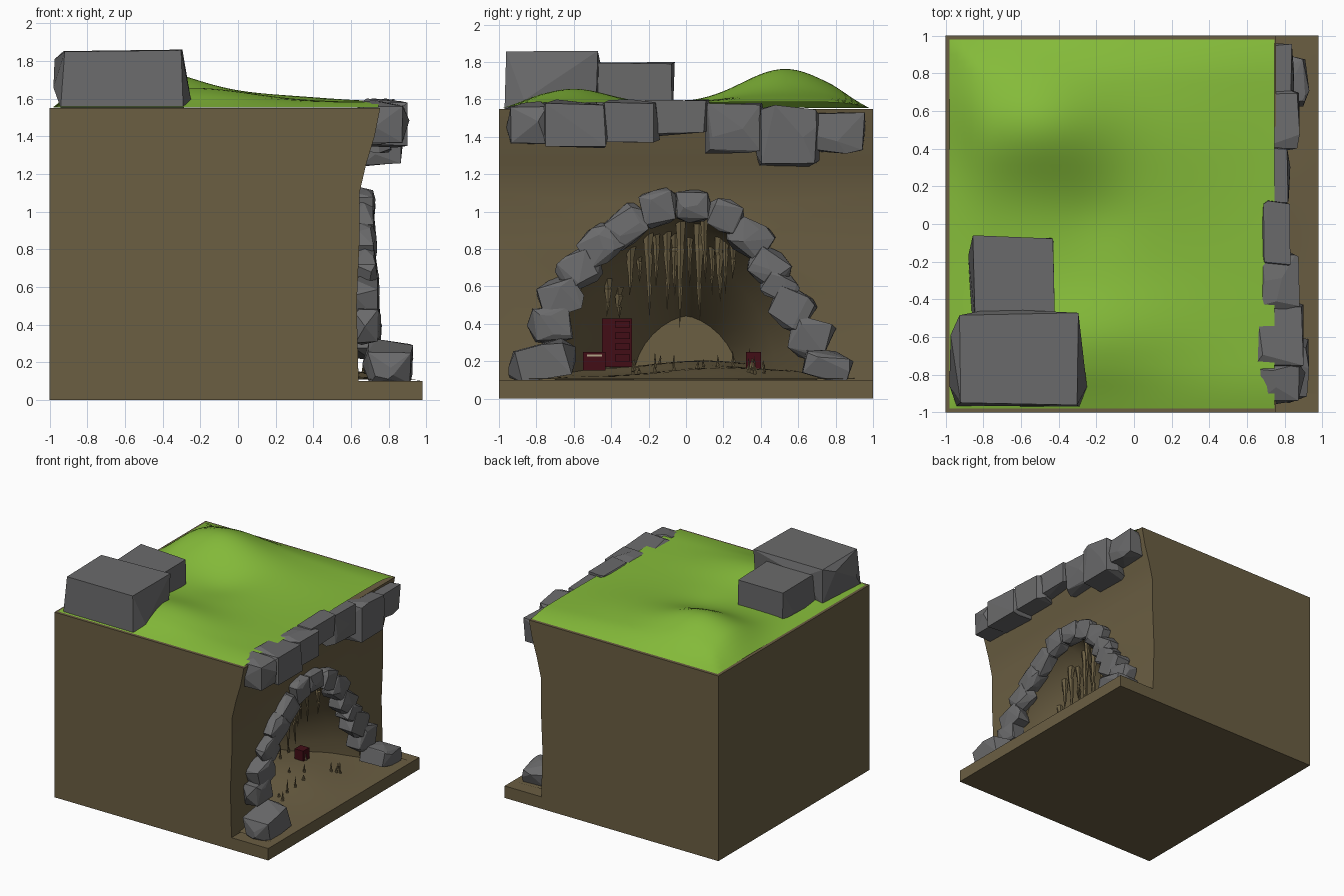
import bpy, bmesh, math, random
from mathutils import Vector, Matrix

if "Cube" in bpy.data.objects:
    bpy.data.objects.remove(bpy.data.objects["Cube"])

random.seed(7)


def material(name, rgb):
    m = bpy.data.materials.new(name)
    m.diffuse_color = (*rgb, 1)
    m.use_nodes = True
    m.node_tree.nodes["Principled BSDF"].inputs["Base Color"].default_value = m.diffuse_color
    return m


EARTH = material("earth brown", (0.145, 0.112, 0.055))
GRASS = material("grass green", (0.235, 0.50, 0.042))
STONE = material("stone grey", (0.145, 0.145, 0.148))
RED = material("dark red", (0.055, 0.004, 0.008))
PALE = material("pale trim", (0.45, 0.38, 0.25))


def finish(name, bm, mat, smooth=False):
    bmesh.ops.recalc_face_normals(bm, faces=bm.faces)
    me = bpy.data.meshes.new(name)
    bm.to_mesh(me)
    bm.free()
    me.materials.append(mat)
    for p in me.polygons:
        p.use_smooth = smooth
    ob = bpy.data.objects.new(name, me)
    bpy.context.collection.objects.link(ob)
    return ob


def loft(name, rings, mat):
    bm = bmesh.new()
    vs = [[bm.verts.new(p) for p in r] for r in rings]
    n = len(vs[0])
    for a, b in zip(vs, vs[1:]):
        for i in range(n):
            bm.faces.new((a[i], a[(i + 1) % n], b[(i + 1) % n], b[i]))
    bm.faces.new(vs[0])
    bm.faces.new(vs[-1])
    return finish(name, bm, mat)


def sheet(name, x0, x1, y0, y1, nx, ny, height, mat):
    bm = bmesh.new()
    g = []
    for i in range(nx + 1):
        x = x0 + (x1 - x0) * i / nx
        g.append([])
        for j in range(ny + 1):
            y = y0 + (y1 - y0) * j / ny
            g[-1].append(bm.verts.new((x, y, height(x, y))))
    for i in range(nx):
        for j in range(ny):
            bm.faces.new((g[i][j], g[i + 1][j], g[i + 1][j + 1], g[i][j + 1]))
    ob = finish(name, bm, mat, True)
    if ob.data.polygons[0].normal.z < 0:
        ob.data.flip_normals()
    return ob


def rock(name, lo, hi, power=4, count=16, tilt=0.0):
    """Faceted boulder filling the box lo..hi, tilted about x."""
    bm = bmesh.new()
    pts = [Vector((a, b, c)) * random.uniform(0.9, 1.05)
           for a in (-1, 1) for b in (-1, 1) for c in (-1, 1)]
    pts += [Vector([random.gauss(0, 1) for _ in range(3)]) for _ in range(count)]
    for p in pts:
        s = sum(abs(c) ** power for c in p) ** (1 / power)
        bm.verts.new(p / s * random.uniform(0.93, 1.07))
    r = bmesh.ops.convex_hull(bm, input=bm.verts)
    bmesh.ops.delete(bm, geom=[v for v in bm.verts if not v.link_faces], context='VERTS')
    bmesh.ops.dissolve_limit(bm, angle_limit=math.radians(9), verts=bm.verts, edges=bm.edges)
    mn = [min(v.co[k] for v in bm.verts) for k in range(3)]
    mx = [max(v.co[k] for v in bm.verts) for k in range(3)]
    mid = (Vector(lo) + Vector(hi)) / 2
    rot = Matrix.Rotation(tilt, 3, 'X')
    for v in bm.verts:
        q = Vector([(hi[k] - lo[k]) * ((v.co[k] - mn[k]) / (mx[k] - mn[k]) - 0.5) for k in range(3)])
        v.co = mid + rot @ q
    return finish(name, bm, STONE)


# Earth block with front ledge and overhanging cliff face
profile = [(-1, 0), (0.98, 0), (0.98, 0.1), (0.64, 0.1), (0.63, 0.5), (0.645, 0.85),
           (0.645, 1.1), (0.68, 1.25), (0.725, 1.4), (0.755, 1.55), (-1, 1.55)]
block = loft("earth_block", [[(x, y, z) for x, z in profile] for y in (-1, 1)], EARTH)

# Cave hollow: arched sections shrinking towards the back
SECTIONS = [(0.85, 0.72, 0.92), (0.62, 0.70, 0.90), (0.45, 0.61, 0.82), (0.25, 0.48, 0.68),
            (0.0, 0.38, 0.50), (-0.25, 0.28, 0.34)]


def arch(x, w, h, n=16):
    ring = []
    for i in range(n + 1):
        t = math.pi * i / n
        c = math.cos(t)
        ring.append((x, w * math.copysign(abs(c) ** 1.3, c), 0.102 + h * math.sin(t)))
    return ring


cutter = loft("cave_cutter", [arch(*s) for s in SECTIONS], EARTH)
cutter.hide_render = True
mod = block.modifiers.new("cave", 'BOOLEAN')
mod.object = cutter
mod.solver = 'EXACT'
bpy.context.view_layer.objects.active = block
block.select_set(True)
bpy.ops.object.modifier_apply(modifier="cave")
bpy.data.objects.remove(cutter)
bpy.ops.object.shade_smooth_by_angle(angle=math.radians(28))


def floor_z(x, y):
    rise = min(1, max(0, (0.97 - x) / 0.7)) * max(0, 1 - (abs(y) / 0.95) ** 4)
    return 0.104 + rise * (0.07 + 0.018 * math.sin(6 * y + 1) + 0.012 * math.cos(9 * x + 4 * y))


def ceiling_z(x, y):
    for a, b in zip(SECTIONS, SECTIONS[1:]):
        if b[0] <= x <= a[0]:
            f = (a[0] - x) / (a[0] - b[0])
            w, h = a[1] + (b[1] - a[1]) * f, a[2] + (b[2] - a[2]) * f
            c = min(1, abs(y) / w) ** (1 / 1.3)
            return 0.102 + h * math.sqrt(1 - c * c)
    return 0.5


# Uneven cave floor
sheet("cave_floor", -0.28, 0.97, -0.9, 0.9, 24, 30, floor_z, EARTH)


# Rolling grass top
def bump(x, y, cx, cy, sx, sy, h):
    return h * math.exp(-((x - cx) / sx) ** 2 - ((y - cy) / sy) ** 2)


def grass_z(x, y):
    z = 0.03 + bump(x, y, -0.52, 0.53, 0.42, 0.32, 0.18) + bump(x, y, -0.25, -0.6, 0.45, 0.25, 0.075)
    z += bump(x, y, 0.2, 0.5, 0.4, 0.4, 0.03) - bump(x, y, -0.2, 0.05, 0.2, 0.2, 0.02)
    edge = min(1, (0.985 - abs(y)) / 0.22, (x + 0.985) / 0.22)
    edge = max(0, edge)
    return 1.552 + z * edge * (2 - edge)


sheet("grass_top", -0.98, 0.745, -0.98, 0.98, 44, 50, grass_z, GRASS)

# Two large boulders on the hill
rock("large_boulder", (-0.98, -0.97, 1.53), (-0.25, -0.45, 1.86), 12, 8)
rock("second_boulder", (-0.88, -0.52, 1.53), (-0.42, -0.06, 1.80), 12, 6)

# Rocks along the cliff edge: y0, y1, z0, z1, x0, x1
CREST = [(-0.96, -0.72, 1.36, 1.59, 0.66, 0.91), (-0.78, -0.40, 1.34, 1.60, 0.63, 0.90),
         (-0.46, -0.14, 1.37, 1.60, 0.66, 0.88), (-0.25, 0.14, 1.40, 1.60, 0.67, 0.83),
         (0.10, 0.42, 1.31, 1.58, 0.65, 0.83), (0.37, 0.72, 1.24, 1.57, 0.63, 0.88),
         (0.67, 0.96, 1.31, 1.53, 0.66, 0.85)]
for i, (a, b, c, d, e, f) in enumerate(CREST):
    rock(f"cliff_rock_{i + 1}", (e, a, c), (f, b, d), 6, 10)

# Rocks around the cave mouth: y, z, half width, half height, tilt
MOUTH = [(-0.77, 0.20, 0.19, 0.10, 0.2), (-0.73, 0.39, 0.12, 0.10, 0.1), (-0.67, 0.55, 0.12, 0.10, 0.3),
         (-0.57, 0.69, 0.12, 0.10, 0.5), (-0.46, 0.82, 0.11, 0.10, 0.6), (-0.31, 0.93, 0.11, 0.10, 0.6),
         (-0.14, 1.02, 0.10, 0.10, 0.2), (0.04, 1.03, 0.11, 0.09, 0.0), (0.21, 0.98, 0.10, 0.09, -0.4),
         (0.34, 0.86, 0.12, 0.10, -0.6), (0.45, 0.70, 0.12, 0.10, -0.6), (0.56, 0.48, 0.12, 0.11, -0.5),
         (0.50, 0.60, 0.10, 0.08, -0.5), (0.66, 0.32, 0.12, 0.11, -0.3), (0.76, 0.18, 0.13, 0.08, -0.2)]
for i, (y, z, w, h, t) in enumerate(MOUTH):
    out = 0.73 + 0.05 * max(0, 1 - z) + (0.16 if z < 0.25 else 0)
    back = 0.66 if z < 0.25 else 0.6
    rock(f"mouth_rock_{i + 1}", (back, y - w, z - h), (out, y + w, z + h), 3.5, 12, t)


def spike(name, x, y, z0, z1, r):
    """Ragged six-sided cone from its root z0 to its tip z1."""
    rings = []
    for f, s in ((0, 1), (0.25, 0.62), (0.3, 0.72), (0.6, 0.36), (0.65, 0.44), (1, 0.03)):
        ox, oy = (random.uniform(-0.15, 0.15) * r for _ in range(2))
        rings.append([(x + ox + r * s * math.cos(k * math.pi / 3),
                       y + oy + r * s * math.sin(k * math.pi / 3), z0 + (z1 - z0) * f) for k in range(6)])
    loft(name, rings, EARTH)


# Stalactites: y and tip height
TIPS = [(-0.42, 0.44), (-0.36, 0.43), (-0.30, 0.55), (-0.25, 0.62), (-0.20, 0.44), (-0.16, 0.60),
        (-0.10, 0.47), (-0.06, 0.55), (-0.03, 0.38), (0.02, 0.60), (0.07, 0.42), (0.10, 0.62),
        (0.14, 0.55), (0.18, 0.52), (0.21, 0.56), (0.25, 0.64)]
for i, (y, tip) in enumerate(TIPS):
    x = random.uniform(0.3, 0.58)
    spike(f"stalactite_{i + 1}", x, y, ceiling_z(x, y) + 0.03, tip, random.uniform(0.022, 0.036))

# Stalagmites
for i in range(18):
    x, y = random.uniform(0.1, 0.75), random.uniform(-0.42, 0.45)
    z = floor_z(x, y)
    spike(f"stalagmite_{i + 1}", x, y, z - 0.01, z + random.uniform(0.03, 0.11), random.uniform(0.012, 0.02))


def box(name, lo, hi, mat):
    loft(name, [[(lo[0], lo[1], z), (hi[0], lo[1], z), (hi[0], hi[1], z), (lo[0], hi[1], z)]
                for z in (lo[2], hi[2])], mat)


# Red chest with raised lid and ribs, plus a small one across the cave
box("chest_base", (0.30, -0.55, 0.15), (0.46, -0.43, 0.25), RED)
box("chest_trim", (0.46, -0.53, 0.225), (0.464, -0.45, 0.235), PALE)
box("chest_lid", (0.30, -0.45, 0.17), (0.36, -0.29, 0.43), RED)
for i in range(4):
    z = 0.20 + i * 0.06
    box(f"lid_rib_{i + 1}", (0.36, -0.38, z), (0.38, -0.30, z + 0.035), RED)
box("small_chest", (0.30, 0.32, 0.15), (0.38, 0.40, 0.25), RED)
